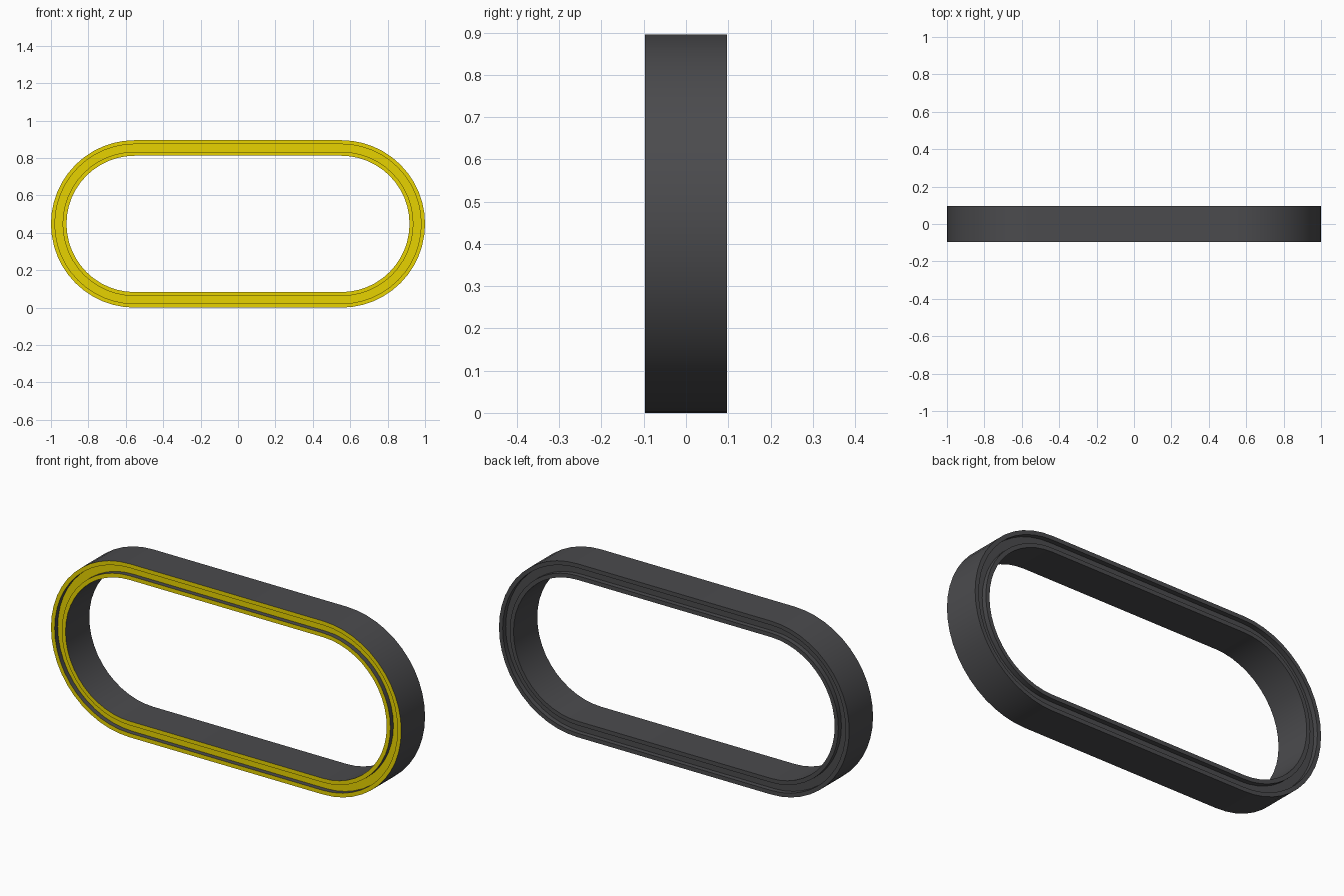
import bpy, bmesh
from math import pi, sin, cos

if "Cube" in bpy.data.objects:
    bpy.data.objects.remove(bpy.data.objects["Cube"])

HALF_X, HEIGHT, HALF_Y = 1.0, 0.895, 0.097
R = HEIGHT / 2
GROOVE = 0.025
SEGS = 24


def material(name, color):
    m = bpy.data.materials.new(name)
    m.diffuse_color = (*color, 1)
    m.use_nodes = True
    m.node_tree.nodes["Principled BSDF"].inputs["Base Color"].default_value = m.diffuse_color
    return m


def stadium(inset):
    """Points of the stadium outline, moved inwards by inset."""
    pts = []
    for side, start in ((1, -pi / 2), (-1, pi / 2)):
        for i in range(SEGS + 1):
            a = start + pi * i / SEGS
            pts.append((side * (HALF_X - R) + (R - inset) * cos(a),
                        R + (R - inset) * sin(a)))
    return pts


# Cross-section as (inset, y): flat rims with a groove on front and back
front = [(0, -HALF_Y), (0.021, -HALF_Y), (0.021, GROOVE - HALF_Y),
         (0.062, GROOVE - HALF_Y), (0.062, -HALF_Y), (0.083, -HALF_Y)]
section = front + [(d, -y) for d, y in reversed(front)]

# Sweep the section round the outline
bm = bmesh.new()
loops = [[bm.verts.new((x, y, z)) for x, z in stadium(d)] for d, y in section]
n = len(loops[0])
for k, a in enumerate(loops):
    b = loops[(k + 1) % len(loops)]
    for i in range(n):
        j = (i + 1) % n
        bm.faces.new((a[i], a[j], b[j], b[i]))
bmesh.ops.recalc_face_normals(bm, faces=bm.faces)

# Front-facing bands are yellow, everything else dark
for f in bm.faces:
    f.material_index = 1 if f.normal.y < -0.9 else 0

mesh = bpy.data.meshes.new("oval_ring")
bm.to_mesh(mesh)
bm.free()
mesh.materials.append(material("dark_grey", (0.07, 0.07, 0.075)))
mesh.materials.append(material("yellow", (0.8, 0.65, 0.0)))
ring = bpy.data.objects.new("oval_ring", mesh)
bpy.context.collection.objects.link(ring)
bpy.context.view_layer.objects.active = ring
ring.select_set(True)
bpy.ops.object.shade_smooth_by_angle(angle=pi / 6)
